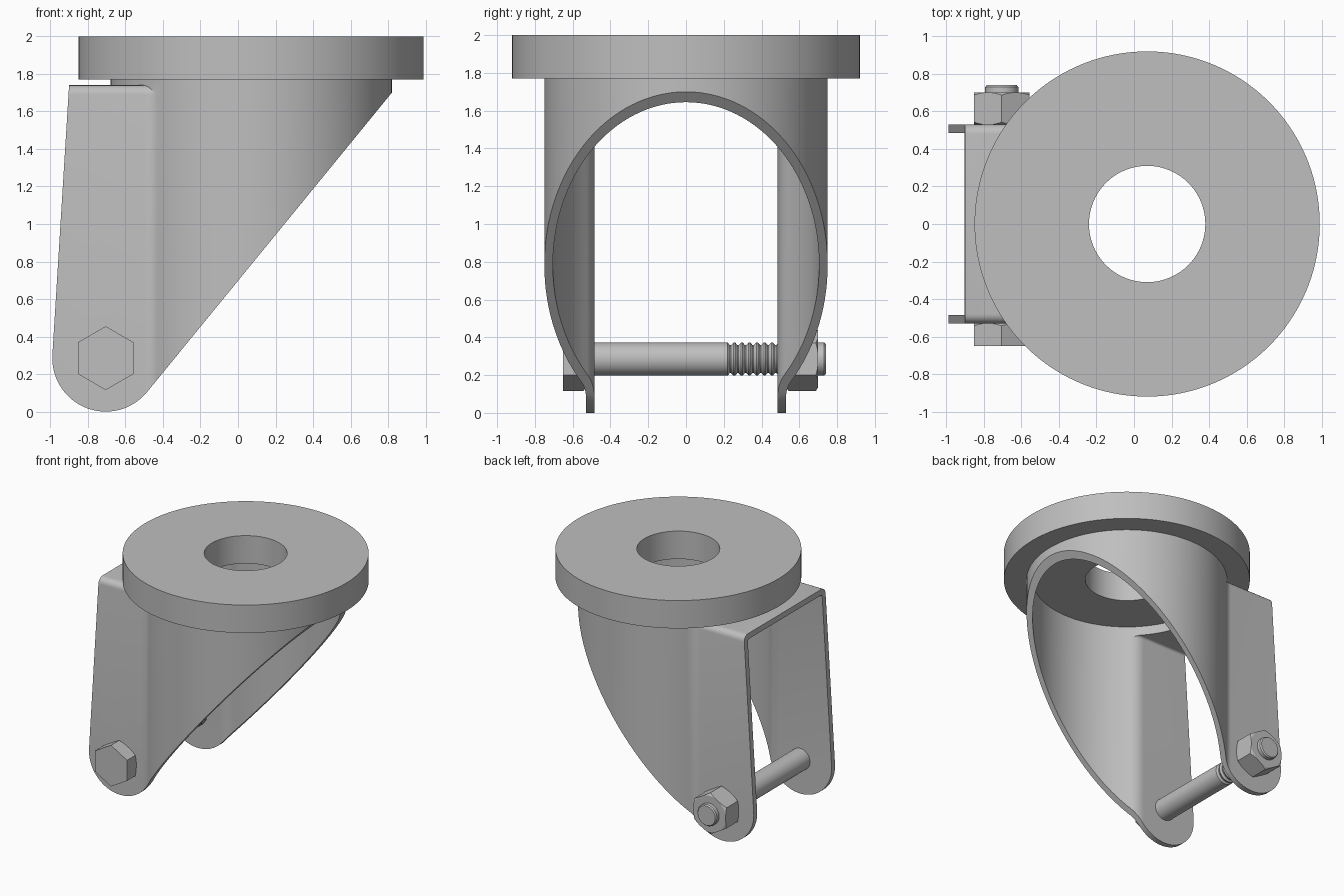
import bpy, bmesh, math
from mathutils import Matrix, Vector

if "Cube" in bpy.data.objects:
    bpy.data.objects.remove(bpy.data.objects["Cube"], do_unlink=True)

STEEL = (0.52, 0.52, 0.52, 1)
steel = bpy.data.materials.new("grey steel")
steel.use_nodes = True
steel.diffuse_color = STEEL
bsdf = next(n for n in steel.node_tree.nodes if n.type == 'BSDF_PRINCIPLED')
bsdf.inputs["Base Color"].default_value = STEEL

CX, R, HALF, T = 0.07, 0.75, 0.53, 0.045     # housing axis, radius, fork half width, sheet
AX, AZ, LUG = -0.705, 0.285, 0.285           # bolt axis and lug radius
PLATE = 1.74                                 # top of the fork bridge


def finish(name, bm, matrix=Matrix()):
    bmesh.ops.recalc_face_normals(bm, faces=bm.faces)
    bm.transform(matrix)
    me = bpy.data.meshes.new(name)
    bm.to_mesh(me)
    bm.free()
    me.materials.append(steel)
    ob = bpy.data.objects.new(name, me)
    bpy.context.collection.objects.link(ob)
    return ob


def prism(name, pts, lo, hi, matrix=Matrix(), bevel=0, bevel_y=0):
    """Extrude a flat outline; optionally round the long top edges."""
    bm = bmesh.new()
    face = bm.faces.new([bm.verts.new((x, y, lo)) for x, y in pts])
    geom = bmesh.ops.extrude_face_region(bm, geom=[face])["geom"]
    bmesh.ops.translate(bm, vec=(0, 0, hi - lo),
                        verts=[g for g in geom if isinstance(g, bmesh.types.BMVert)])
    if bevel:
        def is_long(e):
            a, b = (v.co for v in e.verts)
            return (min(a.z, b.z) > hi - 1e-4 and a.y * b.y > 0
                    and min(abs(a.y), abs(b.y)) > bevel_y - 1e-4)
        bmesh.ops.bevel(bm, geom=[e for e in bm.edges if is_long(e)], offset=bevel,
                        segments=5, profile=0.5, affect='EDGES')
    return finish(name, bm, matrix)


def lathe(name, pts, matrix=Matrix(), steps=128, ring=False):
    """Revolve (radius, height) points about z; ring closes the section, else caps."""
    bm = bmesh.new()
    rows = [[bm.verts.new((r * math.cos(2 * math.pi * i / steps),
                           r * math.sin(2 * math.pi * i / steps), z))
             for i in range(steps)] for r, z in pts]
    pairs = list(zip(rows, rows[1:])) + ([(rows[-1], rows[0])] if ring else [])
    for a, b in pairs:
        for i in range(steps):
            j = (i + 1) % steps
            bm.faces.new((a[i], a[j], b[j], b[i]))
    if not ring:
        bm.faces.new(rows[0])
        bm.faces.new(rows[-1])
    return finish(name, bm, matrix)


def boolean(ob, tool, operation):
    mod = ob.modifiers.new("cut", 'BOOLEAN')
    mod.operation, mod.object, mod.solver = operation, tool, 'EXACT'
    bpy.context.view_layer.objects.active = ob
    bpy.ops.object.modifier_apply(modifier=mod.name)
    bpy.data.objects.remove(tool, do_unlink=True)


def channel(name, h, r, f, lo, hi, bevel):
    """Straight fork channel whose walls flare with a fillet into the round housing."""
    xf = CX - math.sqrt((r + f) ** 2 - (h + f) ** 2)
    start, end = -math.pi / 2, math.atan2(-(h + f), CX - xf)
    side = [(-1.2, h)]
    for i in range(11):
        a = start + (end - start) * i / 10
        side.append((xf + f * math.cos(a), h + f + f * math.sin(a)))
    pts = side + [(CX, 0)] + [(x, -y) for x, y in reversed(side)]
    return prism(name, pts, lo, hi, bevel=bevel, bevel_y=h)


housing_at = Matrix.Translation((CX, 0, 0))
stand_up = Matrix.Rotation(math.pi / 2, 4, 'X')
bolt_at = Matrix.Translation((AX, 0, AZ)) @ Matrix.Rotation(-math.pi / 2, 4, 'X')

# Top disc with a centre hole
mount_disc = lathe("mount_disc", [(0.31, 1.77), (0.92, 1.77), (0.92, 2), (0.31, 2)],
                   housing_at, 160, ring=True)

# Sheet fork: round housing joined to the channel, hollowed out
fork = lathe("fork", [(R, -0.1), (R, 1.77)], housing_at)
boolean(fork, channel("channel_outer", HALF, R, 0.10, -0.15, PLATE, 0.05), 'UNION')
boolean(fork, channel("channel_inner", HALF - T, R - T, 0.10 + T, -0.3, PLATE - T, 0.02),
        'DIFFERENCE')
boolean(fork, lathe("bore", [(R - T, -0.4), (R - T, 1.9)], housing_at), 'DIFFERENCE')

# Side outline of the fork: rounded lug, sloping rear edge, leaning front edge
outline = []
for i in range(33):
    a = math.radians(176.5 + (320.8 - 176.5) * i / 32)
    outline.append((AX + LUG * math.cos(a), AZ + LUG * math.sin(a)))
outline += [(0.82, 1.70), (0.95, 1.86), (-0.893, 1.86)]
boolean(fork, prism("side_outline", outline, -1, 1, stand_up), 'INTERSECT')

# Bolt shank with thread ridges
shank = [(0.088, -0.55), (0.088, 0.22)]
y, pitch = 0.22, 0.04
while y + pitch < 0.74:
    shank += [(0.074, y + pitch * 0.3), (0.074, y + pitch * 0.45),
              (0.088, y + pitch * 0.8), (0.088, y + pitch)]
    y += pitch
shank += [(0.088, 0.73), (0.08, 0.74)]
bolt_shank = lathe("bolt_shank", shank, bolt_at, 48)


def hexagon(name, lo, hi, chamfer_lo, chamfer_hi):
    """Hexagonal block along the bolt with corners turned off at chosen ends."""
    c, low, depth = 0.17, 0.147, 0.016
    pts = [(c * math.sin(i * math.pi / 3), c * math.cos(i * math.pi / 3)) for i in range(6)]
    ob = prism(name, pts, lo, hi, bolt_at)
    cone = [(low if chamfer_lo else 0.2, lo - 0.001), (low + 0.028, lo + depth),
            (low + 0.028, hi - depth), (low if chamfer_hi else 0.2, hi + 0.001)]
    boolean(ob, lathe("turning", cone, bolt_at, 96), 'INTERSECT')
    return ob


bolt_head = hexagon("bolt_head", -0.65, -HALF, False, True)
nut = hexagon("nut", HALF, 0.70, True, True)

# Smooth round surfaces, keep edges sharp
bpy.ops.object.select_all(action='DESELECT')
for ob, angle in ((mount_disc, 30), (fork, 25), (bolt_shank, 25), (bolt_head, 15), (nut, 15)):
    ob.select_set(True)
    bpy.context.view_layer.objects.active = ob
    bpy.ops.object.shade_smooth_by_angle(angle=math.radians(angle))
    ob.select_set(False)
